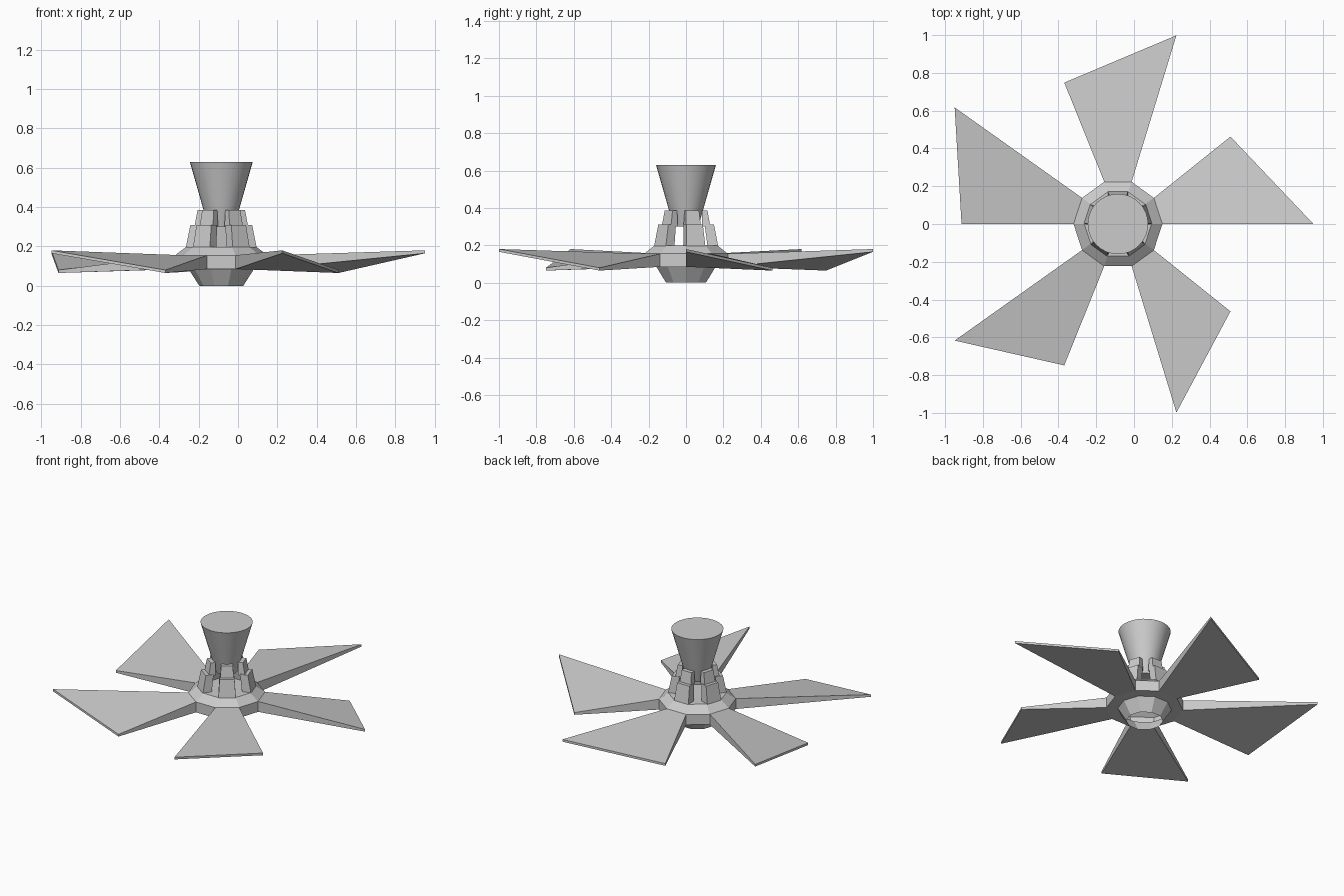
import bpy, bmesh
from math import sin, cos, radians, pi

if "Cube" in bpy.data.objects:
    bpy.data.objects.remove(bpy.data.objects["Cube"])

CX = -0.085  # hub axis


def make(name, verts, faces):
    me = bpy.data.meshes.new(name)
    me.from_pydata(verts, [], faces)
    bm = bmesh.new()
    bm.from_mesh(me)
    bmesh.ops.recalc_face_normals(bm, faces=bm.faces)
    bm.to_mesh(me)
    bm.free()
    ob = bpy.data.objects.new(name, me)
    bpy.context.collection.objects.link(ob)
    return ob


def lathe(name, profile, n, cap_bottom, cap_top):
    verts = [(CX + r * cos(2 * pi * i / n), r * sin(2 * pi * i / n), z)
             for r, z in profile for i in range(n)]
    faces = [(k * n + i, k * n + (i + 1) % n, (k + 1) * n + (i + 1) % n, (k + 1) * n + i)
             for k in range(len(profile) - 1) for i in range(n)]
    if cap_bottom:
        faces.append(tuple(reversed(range(n))))
    if cap_top:
        faces.append(tuple(range((len(profile) - 1) * n, len(profile) * n)))
    return make(name, verts, faces)


def polar(cx, r, deg, z):
    return (cx + r * cos(radians(deg)), r * sin(radians(deg)), z)


BOX = [(0, 1, 2, 3), (4, 5, 6, 7), (0, 1, 5, 4), (1, 2, 6, 5), (2, 3, 7, 6), (3, 0, 4, 7)]

# ten-sided hub, open underneath
lathe("hub", [(0.112, 0), (0.165, 0.083), (0.235, 0.085), (0.235, 0.155), (0.178, 0.198)],
      10, False, True)

# flared stem above the hub
stem = lathe("stem", [(0.066, 0.30), (0.16, 0.63)], 32, True, True)
bpy.context.view_layer.objects.active = stem
stem.select_set(True)
bpy.ops.object.shade_smooth_by_angle(angle=radians(40))
stem.select_set(False)


def claw_block(name, deg, low, high):
    # each end: inner radius, outer radius, half width, height
    a = radians(deg)
    verts = []
    for r0, r1, w, z in (low, high):
        for r, t in ((r0, -w), (r1, -w), (r1, w), (r0, w)):
            verts.append((CX + r * cos(a) - t * sin(a), r * sin(a) + t * cos(a), z))
    make(name, verts, BOX)


for k in range(5):
    a = 72 * k
    # pitched blade, tapering from the hub wall to a thin tip edge
    verts = []
    for zr, zh, zl in ((0.085, 0.165, 0.065), (0.155, 0.18, 0.08)):
        verts += [polar(CX, 0.235, a, zr), polar(-0.10, 1.05, a, zh),
                  polar(-0.126, 0.787, a + 36, zl), polar(CX, 0.235, a + 36, zr)]
    make(f"blade_{k + 1}", verts, BOX)
    # stepped claw around the stem
    claw_block(f"claw_base_{k + 1}", a + 18, (0.115, 0.172, 0.053, 0.195), (0.10, 0.150, 0.046, 0.31))
    claw_block(f"claw_tip_{k + 1}", a + 18, (0.085, 0.130, 0.042, 0.30), (0.085, 0.115, 0.036, 0.385))
